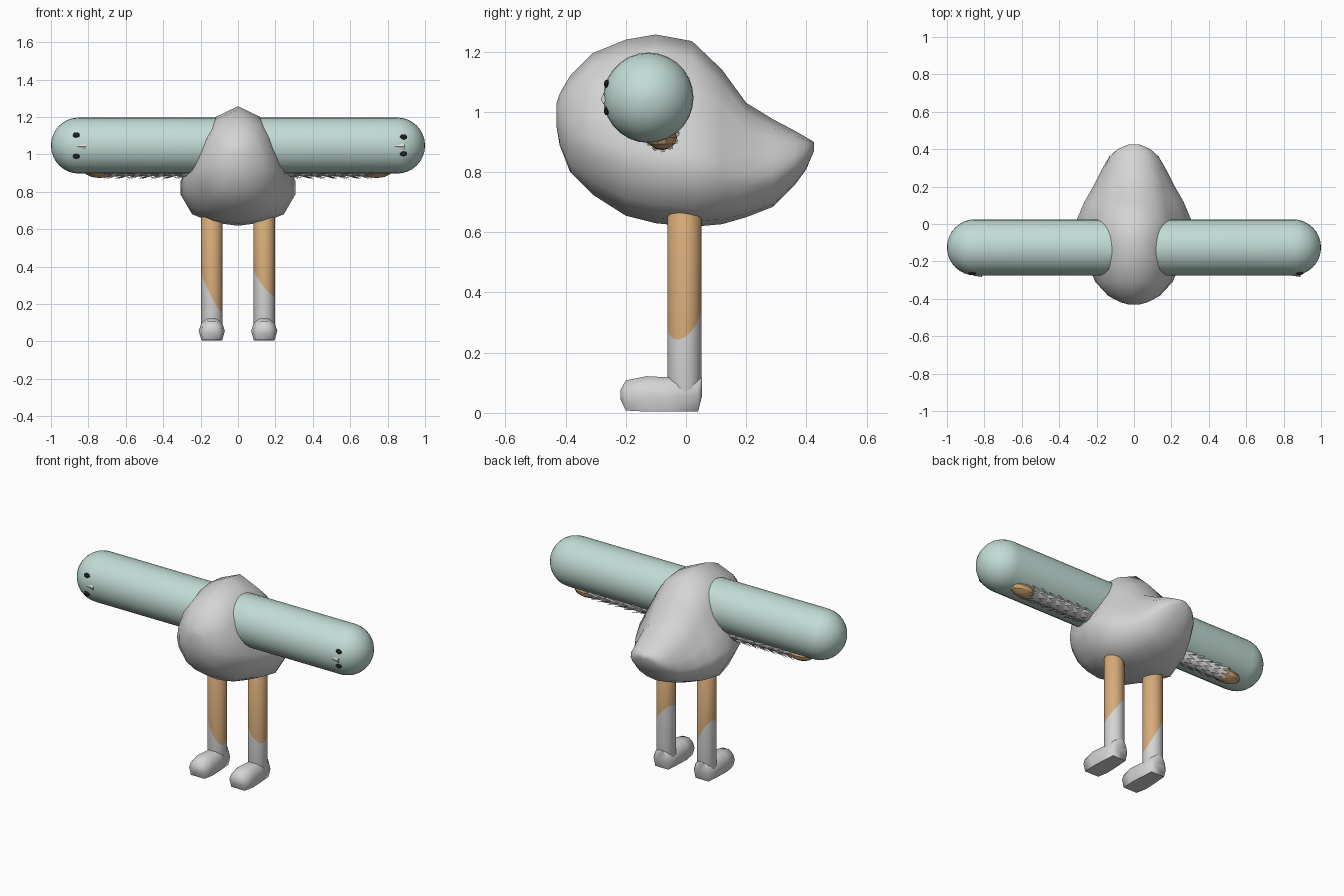
import bpy, bmesh, math
from mathutils import Vector, Matrix

cube = bpy.data.objects.get("Cube")
if cube:
    bpy.data.objects.remove(cube, do_unlink=True)


def material(name, rgb):
    m = bpy.data.materials.new(name)
    m.use_nodes = True
    m.diffuse_color = (*rgb, 1)
    m.node_tree.nodes["Principled BSDF"].inputs["Base Color"].default_value = (*rgb, 1)
    return m


GREY = material("pale grey", (0.66, 0.66, 0.66))
MINT = material("mint", (0.54, 0.72, 0.67))
TAN = material("tan", (0.68, 0.41, 0.19))
BLACK = material("black", (0.012, 0.015, 0.015))


def finish(name, bm, *mats, angle=50):
    bmesh.ops.recalc_face_normals(bm, faces=bm.faces[:])
    mesh = bpy.data.meshes.new(name)
    bm.to_mesh(mesh)
    bm.free()
    ob = bpy.data.objects.new(name, mesh)
    bpy.context.collection.objects.link(ob)
    for m in mats:
        mesh.materials.append(m)
    bpy.ops.object.select_all(action="DESELECT")
    bpy.context.view_layer.objects.active = ob
    ob.select_set(True)
    bpy.ops.object.shade_smooth_by_angle(angle=math.radians(angle))
    return ob


def loft(rings):
    """Skin a list of equal-length point rings and cap both ends."""
    bm = bmesh.new()
    loops = [[bm.verts.new(p) for p in ring] for ring in rings]
    n = len(loops[0])
    for a, b in zip(loops, loops[1:]):
        for i in range(n):
            j = (i + 1) % n
            bm.faces.new((a[i], a[j], b[j], b[i]))
    bm.faces.new(loops[0])
    bm.faces.new(loops[-1])
    return bm


def circle(n, r):
    return [(r * math.cos(2 * math.pi * i / n), r * math.sin(2 * math.pi * i / n)) for i in range(n)]


# Body: pear-shaped sections along y (y, bottom, top, half width)
sections = [(-.43, .95, 1.03, .03), (-.42, .89, 1.06, .07), (-.385, .80, 1.12, .14),
            (-.31, .725, 1.195, .21), (-.2, .655, 1.24, .255), (-.1, .63, 1.257, .28),
            (.02, .618, 1.235, .307), (.12, .627, 1.14, .265), (.2, .65, 1.03, .22),
            (.29, .685, .975, .175), (.36, .755, .938, .135), (.4, .81, .915, .09),
            (.425, .87, .90, .03)]
pear = [(.03, .45), (.1, .8), (.27, 1), (.39, 1), (.55, .83), (.76, .61), (.91, .42)]
rings = []
for y, lo, hi, w in sections:
    blend = min(1, max(0, (abs(y) - .1) * 3))
    side = []
    for t, f in pear:
        oval = 2 * math.sqrt(t * (1 - t))
        side.append((w * (f + (oval - f) * blend), lo + t * (hi - lo)))
    rings.append([(0, y, lo)] + [(x, y, z) for x, z in side]
                 + [(0, y, hi)] + [(-x, y, z) for x, z in reversed(side)])
finish("body", loft(rings), GREY, angle=70)

# Wing tubes with rounded ends
WY, WZ, WR = -.125, 1.047, .15
for s, label in ((1, "left"), (-1, "right")):
    path = [(.03, WR)]
    for i in range(9):
        a = math.pi / 2 * i / 8
        path.append((.85 + WR * math.sin(a), max(WR * math.cos(a), .002)))
    finish(label + "_wing_tube",
           loft([[(s * x, WY + c, WZ + d) for c, d in circle(28, r)] for x, r in path]), MINT)

# Feathered arms running along the underside of the tubes
AY, AZ = -.08, .925
for s, label in ((1, "left"), (-1, "right")):
    finish(label + "_arm", loft([[(s * x, AY + c, AZ + d) for c, d in circle(10, .042)]
                                 for x in (.2, .72)]), GREY)
    bm = bmesh.new()
    for k in range(7):
        x = .27 + k * .063
        for j in range(7):
            a = math.pi * (1 + j / 6) + (k % 2) * .12
            out = Vector((0, math.cos(a), math.sin(a)))
            tan = Vector((0, -math.sin(a), math.cos(a)))
            c = Vector((s * x, AY, AZ))
            root = c + out * .038
            tip = c + out * .06 + Vector((s * .075, 0, 0))
            v = [bm.verts.new(p) for p in (root + tan * .018, root - tan * .018,
                                           c + out * .05 + Vector((s * .03, 0, 0)), tip)]
            for f in ((0, 1, 2), (0, 2, 3), (1, 3, 2), (0, 3, 1)):
                bm.faces.new([v[i] for i in f])
    finish(label + "_feathers", bm, GREY, angle=20)
    # Flattened hand
    bm = bmesh.new()
    bmesh.ops.create_uvsphere(bm, u_segments=10, v_segments=6, radius=1,
                              matrix=Matrix.Translation((s * .74, AY, .915))
                              @ Matrix.Diagonal((.09, .05, .042, 1)))
    finish(label + "_hand", bm, TAN, angle=30)

# Small faces near the tube ends: two eyes and a beak each
for label, ex, zs, bx in (("left", .885, (1.093, 1.003), .865),
                          ("right", -.865, (1.103, .99), -.837)):
    for z, part in zip(zs, ("upper", "lower")):
        dx = max(0, abs(ex) - .85)
        y = WY - math.sqrt(WR ** 2 - dx ** 2 - (z - WZ) ** 2)
        bm = bmesh.new()
        bmesh.ops.create_uvsphere(bm, u_segments=10, v_segments=6, radius=1,
                                  matrix=Matrix.Translation((ex, y, z))
                                  @ Matrix.Diagonal((.02, .009, .014, 1)))
        finish(f"{label}_face_{part}_eye", bm, BLACK)
    bm = bmesh.new()
    bmesh.ops.create_cone(bm, segments=4, radius1=.018, radius2=.003, depth=.05, cap_ends=True,
                          matrix=Matrix.Translation((bx, -.274, WZ - .004))
                          @ Matrix.Rotation(math.radians(-90), 4, "Y")
                          @ Matrix.Diagonal((1, .5, 1, 1)))
    finish(label + "_face_beak", bm, GREY, angle=20)

# Legs with a slanted sock line, and rounded feet
for s, label, mid, slope in ((1, "left", .325, 1.25), (-1, "right", .27, 1.9)):
    cx = s * .14
    bm = loft([[(cx + c, d - .005, z) for c, d in circle(16, r)]
               for z, r in ((.03, .05), (.06, .057), (.66, .057), (.68, .045))])
    origin, normal = Vector((cx, 0, mid)), Vector((slope, -.6, 1))
    bmesh.ops.bisect_plane(bm, geom=bm.verts[:] + bm.edges[:] + bm.faces[:],
                           plane_co=origin, plane_no=normal)
    for f in bm.faces:
        f.material_index = int((f.calc_center_median() - origin).dot(normal) > 0)
    finish(label + "_leg", bm, GREY, TAN)

    outline = [(-.055, 0), (.055, 0), (.07, .45), (.055, .8), (.025, 1),
               (-.025, 1), (-.055, .8), (-.07, .45)]
    stations = [(-.218, .045, .075, .4), (-.2, .008, .108, .85), (-.13, .004, .122, 1),
                (-.06, .004, .118, .95), (.04, .004, .12, .82), (.053, .055, .12, .55)]
    finish(label + "_foot", loft([[(cx + x * w, y, lo + t * (hi - lo)) for x, t in outline]
                                  for y, lo, hi, w in stations]), GREY, angle=60)
